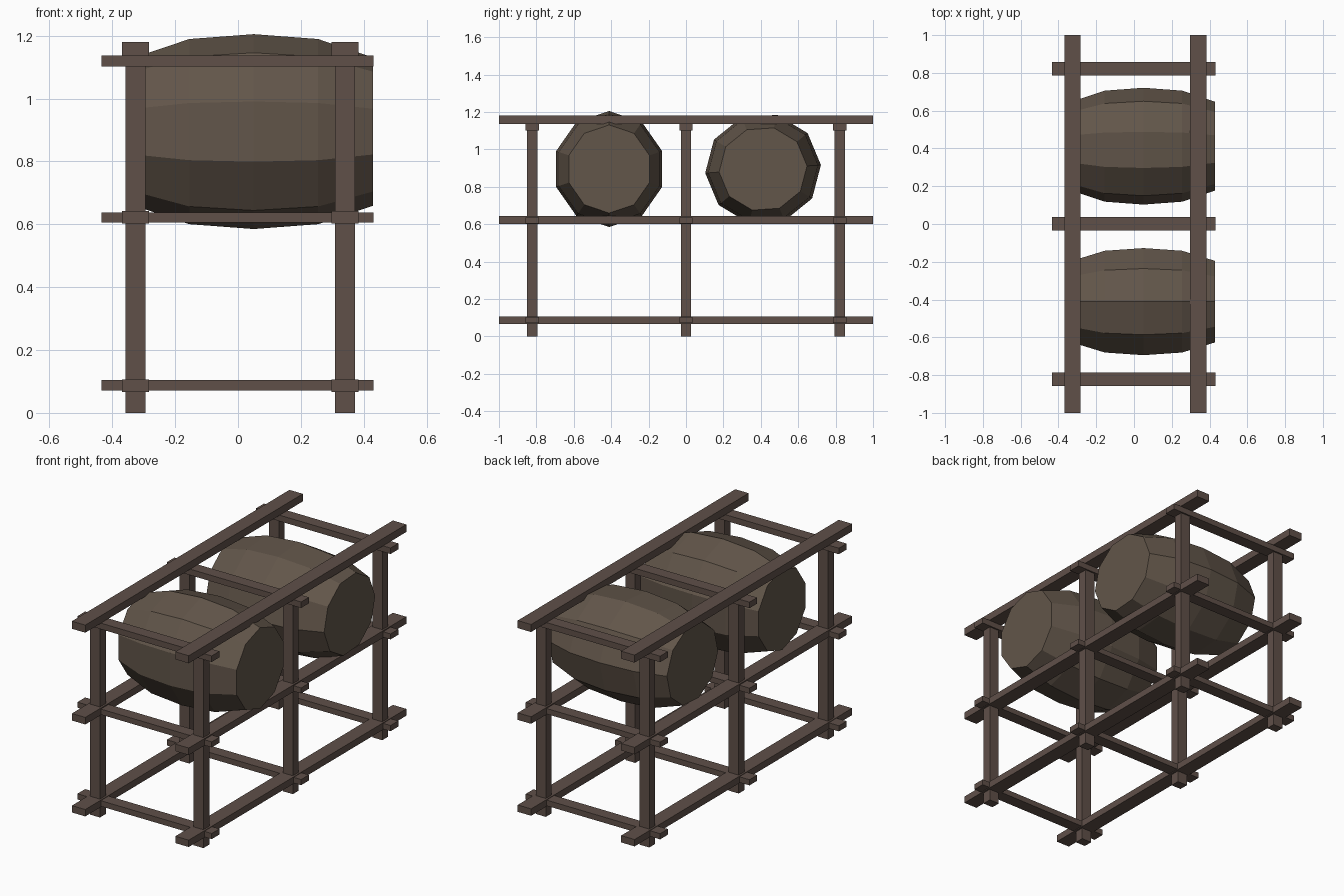
import bpy, math

if "Cube" in bpy.data.objects:
    bpy.data.objects.remove(bpy.data.objects["Cube"])


def material(name, rgb):
    m = bpy.data.materials.new(name)
    m.diffuse_color = (*rgb, 1)
    m.use_nodes = True
    m.node_tree.nodes["Principled BSDF"].inputs["Base Color"].default_value = m.diffuse_color
    return m


FRAME = material("dark timber", (0.115, 0.080, 0.066))
BARREL = material("barrel wood", (0.122, 0.092, 0.068))


def add_mesh(name, verts, faces, mat):
    me = bpy.data.meshes.new(name)
    me.from_pydata(verts, [], faces)
    me.materials.append(mat)
    ob = bpy.data.objects.new(name, me)
    bpy.context.collection.objects.link(ob)
    return ob


def beam(name, x, y, z):
    """Box from (min, max) ranges."""
    v = [(a, b, c) for a in x for b in y for c in z]
    f = [(0, 1, 3, 2), (4, 6, 7, 5), (0, 4, 5, 1), (2, 3, 7, 6), (0, 2, 6, 4), (1, 5, 7, 3)]
    return add_mesh(name, v, f, FRAME)


def barrel(name, y, z, roll):
    """Ten-sided bulging barrel lying along x."""
    profile = [(-0.38, 0.76), (-0.205, 0.95), (0, 1), (0.205, 0.95), (0.38, 0.76)]
    n = 10
    verts = []
    for x, s in profile:
        for k in range(n):
            a = math.pi / 2 + k * math.tau / n
            verts.append((x, 0.298 * s * math.cos(a), 0.31 * s * math.sin(a)))
    faces = [(r * n + k, (r + 1) * n + k, (r + 1) * n + (k + 1) % n, r * n + (k + 1) % n)
             for r in range(len(profile) - 1) for k in range(n)]
    # end caps
    last = (len(profile) - 1) * n
    faces += [tuple(range(n)), tuple(range(last + n - 1, last - 1, -1))]
    faces = [f[::-1] for f in faces]
    ob = add_mesh(name, verts, faces, BARREL)
    ob.location = (0.05, y, z)
    ob.rotation_euler.x = math.radians(roll)


COLUMNS = (-0.326, 0.340)      # x of posts and rails
BAYS = (-0.822, 0.0, 0.822)    # y of posts and crossbars

# upright posts
for cx in COLUMNS:
    for cy in BAYS:
        beam("post", (cx - 0.032, cx + 0.032), (cy - 0.027, cy + 0.027), (0, 1.134))

# long rails, front to back
for z in ((0.067, 0.107), (0.602, 0.643), (1.136, 1.180)):
    for cx in COLUMNS:
        beam("long_rail", (cx - 0.043, cx + 0.043), (-1, 1), z)

# crossbars, side to side
for z in ((0.071, 0.104), (0.605, 0.637), (1.102, 1.137)):
    for cy in BAYS:
        beam("crossbar", (-0.434, 0.431), (cy - 0.035, cy + 0.036), z)

# barrels resting on the middle level
barrel("front_barrel", -0.411, 0.895, 0)
barrel("rear_barrel", 0.412, 0.895, -86)
